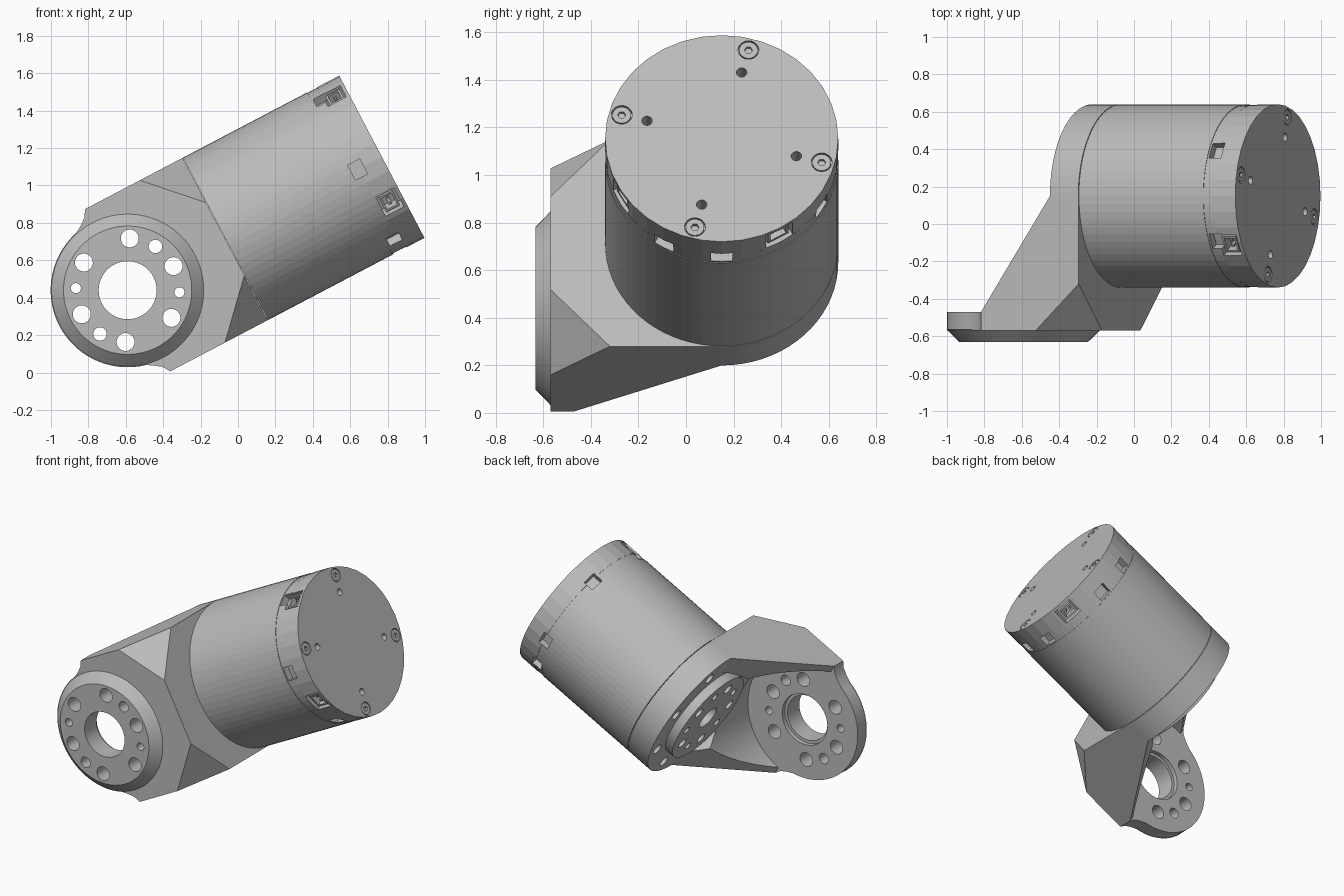
import bpy, bmesh, math
from mathutils import Matrix, Vector

if "Cube" in bpy.data.objects:
    bpy.data.objects.remove(bpy.data.objects["Cube"])

# Parts are built with the motor axis along x, the clamp ring at the origin, then tilted
TILT = Matrix.Translation((-0.59, 0, 0.44)) @ Matrix.Rotation(math.radians(-27.7), 4, 'Y')
AY = 0.15      # y of the motor axis
R = 0.49       # motor radius
TURN = {'x': Matrix.Rotation(math.pi / 2, 4, 'Y'), 'y': Matrix.Rotation(-math.pi / 2, 4, 'X')}

grey = bpy.data.materials.new("machined grey")
grey.diffuse_color = (0.5, 0.5, 0.5, 1)
grey.use_nodes = True
grey.node_tree.nodes["Principled BSDF"].inputs["Base Color"].default_value = grey.diffuse_color


def cyl(bm, axis, a, b, c1, c2, r1, r2=None, seg=32):
    """Cylinder from a to b along the axis; c1, c2 are the other coordinates in order."""
    mid = (a + b) / 2
    loc = (mid, c1, c2) if axis == 'x' else (c1, mid, c2)
    bmesh.ops.create_cone(bm, cap_ends=True, segments=seg, radius1=r1,
                          radius2=r1 if r2 is None else r2, depth=b - a,
                          matrix=Matrix.Translation(loc) @ TURN[axis])


def box(bm, lo, hi, mat=Matrix()):
    lo, hi = Vector(lo), Vector(hi)
    bmesh.ops.create_cube(bm, size=1, matrix=mat @ Matrix.Translation((lo + hi) / 2)
                          @ Matrix.Diagonal((*(hi - lo), 1)))


def prism(bm, pts, offset):
    face = bm.faces.new([bm.verts.new(p) for p in pts])
    ext = bmesh.ops.extrude_face_region(bm, geom=[face], use_keep_orig=True)
    bmesh.ops.translate(bm, vec=offset,
                        verts=[g for g in ext['geom'] if isinstance(g, bmesh.types.BMVert)])


def part(name, bm):
    bmesh.ops.recalc_face_normals(bm, faces=bm.faces[:])
    me = bpy.data.meshes.new(name)
    bm.to_mesh(me)
    bm.free()
    me.materials.append(grey)
    ob = bpy.data.objects.new(name, me)
    bpy.context.collection.objects.link(ob)
    return ob


def boolean(ob, other, op='DIFFERENCE', keep=False):
    m = ob.modifiers.new("cut", 'BOOLEAN')
    m.operation, m.object, m.solver, m.use_self = op, other, 'EXACT', True
    dg = bpy.context.evaluated_depsgraph_get()
    me = bpy.data.meshes.new_from_object(ob.evaluated_get(dg))
    ob.modifiers.clear()
    ob.data = me
    if not keep:
        bpy.data.objects.remove(other)


def around(phi):
    """Frame around the motor axis: -y is outward, phi = 0 faces the front."""
    return Matrix.Translation((0, AY, 0)) @ Matrix.Rotation(math.radians(-phi), 4, 'X')


def ring_points(n, radius, start=0):
    for i in range(n):
        a = math.radians(start) + i * math.tau / n
        yield AY + radius * math.cos(a), radius * math.sin(a)


# Bracket: sloped side profile with two corners cut off
bm = bmesh.new()
prism(bm, [(u, y, -R) for u, y in
           [(0, -.57), (0, -.47), (.416, AY), (.589, AY), (.589, -.57)]], (0, 0, 2 * R))
for s in (1, -1):
    a, b, c = Vector((.33, -.57, s * R)), Vector((.589, -.57, s * .22)), Vector((.589, -.32, s * R))
    n = (b - a).cross(c - a)
    if n.x < 0:
        n = -n
    cut = bmesh.ops.bisect_plane(bm, geom=bm.verts[:] + bm.edges[:] + bm.faces[:],
                                 plane_co=a, plane_no=n, clear_outer=True)
    bmesh.ops.holes_fill(bm, edges=[e for e in bm.edges if e.is_boundary])
bracket = part("bracket", bm)

# Clamp ring with bevelled front, and concave fillets to the bracket
bm = bmesh.new()
cyl(bm, 'y', -.57, -.46, 0, 0, .41, seg=72)
boolean(bracket, part("ring_plate", bm), 'UNION')
bm = bmesh.new()
cyl(bm, 'y', -.632, -.565, 0, 0, .343, .412, seg=72)
boolean(bracket, part("ring_bevel", bm), 'UNION')
for s in (1, -1):
    bm = bmesh.new()
    prism(bm, [(u, -.57, s * v) for u, v in [(.05, .49), (0, .49), (-.025, .45), (-.065, .42),
                                             (-.11, .394), (-.05, .3), (.05, .3)]], (0, .1, 0))
    boolean(bracket, part("fillet", bm), 'UNION')

# Hollow behind the ring and in front of the drive flange
for axis, args in (('y', (-.47, .4, 0, 0, .44)), ('x', (-.3, .42, AY, 0, .36))):
    bm = bmesh.new()
    cyl(bm, axis, *args, seg=64)
    boolean(bracket, part("hollow", bm))

# Centre bore and bolt holes
bm = bmesh.new()
cyl(bm, 'y', -.8, -.3, 0, 0, .155, seg=48)
holes = [(60 * i, .048) for i in range(6)] + [(30, .036), (210, .036), (-30, .027), (150, .027)]
for deg, r in holes:
    a = math.radians(deg)
    cyl(bm, 'y', -.8, -.3, .277 * math.cos(a), .277 * math.sin(a), r, seg=24)
boolean(bracket, part("bolt_holes", bm))
bm = bmesh.new()
cyl(bm, 'y', -.50, -.3, 0, 0, .175, seg=48)
boolean(bracket, part("counterbore", bm))

# Mounting disc at the rear of the motor, with rim holes
bm = bmesh.new()
cyl(bm, 'x', .416, .587, AY, 0, R, seg=72)
disc = part("mounting_disc", bm)
bm = bmesh.new()
for y, z in ring_points(8, .41, 22.5):
    cyl(bm, 'x', .3, .48, y, z, .038, seg=16)
boolean(disc, part("rim_holes", bm))

# Drive flange with centre bore and bolt circle
bm = bmesh.new()
cyl(bm, 'x', .355, .43, AY, 0, .33, seg=64)
flange = part("drive_flange", bm)
bm = bmesh.new()
cyl(bm, 'x', .3, .41, AY, 0, .08)
for i, (y, z) in enumerate(ring_points(10, .235)):
    cyl(bm, 'x', .3, .41, y, z, .036 if i % 2 else .026, seg=16)
boolean(flange, part("flange_holes", bm))

# Motor housing, joint band and end cap
bm = bmesh.new()
cyl(bm, 'x', .591, 1.342, AY, 0, R, seg=72)
part("motor_housing", bm)
bm = bmesh.new()
cyl(bm, 'x', 1.34, 1.40, AY, 0, R - .003, seg=72)
band = part("joint_band", bm)
bm = bmesh.new()
cyl(bm, 'x', 1.40, 1.535, AY, 0, R, seg=36)
cap = part("end_cap", bm)

# Windows across the seam and connector recesses
PLUGS = (57, -29, -120)
bm = bmesh.new()
for phi in (0, 60, 120, 180, -60, -90, -150):
    box(bm, (1.352, -.6, -.045), (1.425, -.44, .045), around(phi))
windows = part("windows", bm)
boolean(band, windows, keep=True)
boolean(cap, windows)
bm = bmesh.new()
for phi in PLUGS:
    box(bm, (1.405, -.6, -.065), (1.515, -.40, .065), around(phi))
boolean(cap, part("plug_recesses", bm))

# Screw seats and threaded holes in the end face
bm = bmesh.new()
for y, z in ring_points(4, .435, 75):
    cyl(bm, 'x', 1.518, 1.6, y, z, .044, seg=24)
for y, z in ring_points(4, .325, 75):
    cyl(bm, 'x', 1.45, 1.6, y, z, .022, seg=20)
boolean(cap, part("end_holes", bm))

# Screw heads with hexagon sockets
bm = bmesh.new()
for y, z in ring_points(4, .435, 75):
    cyl(bm, 'x', 1.51, 1.533, y, z, .039, seg=24)
screws = part("screws", bm)
bm = bmesh.new()
for y, z in ring_points(4, .435, 75):
    cyl(bm, 'x', 1.515, 1.6, y, z, .017, seg=6)
boolean(screws, part("hex_sockets", bm))

# Connector sockets with two pins each
bm = bmesh.new()
for phi in PLUGS:
    box(bm, (1.418, -.475, -.05), (1.502, -.39, .05), around(phi))
sockets = part("connector_sockets", bm)
bm = bmesh.new()
for phi in PLUGS:
    box(bm, (1.430, -.6, -.038), (1.490, -.415, .038), around(phi))
boolean(sockets, part("socket_wells", bm))
bm = bmesh.new()
for phi in PLUGS:
    for w in (-.018, .018):
        box(bm, (1.452, -.46, w - .007), (1.468, -.41, w + .007), around(phi))
part("connector_pins", bm)

# Tilt everything into place; smooth the round parts
for ob in bpy.data.objects:
    ob.data.transform(TILT)
    if ob in (bracket, disc, flange, screws):
        bpy.ops.object.select_all(action='DESELECT')
        ob.select_set(True)
        bpy.context.view_layer.objects.active = ob
        bpy.ops.object.shade_smooth_by_angle(angle=math.radians(25))
